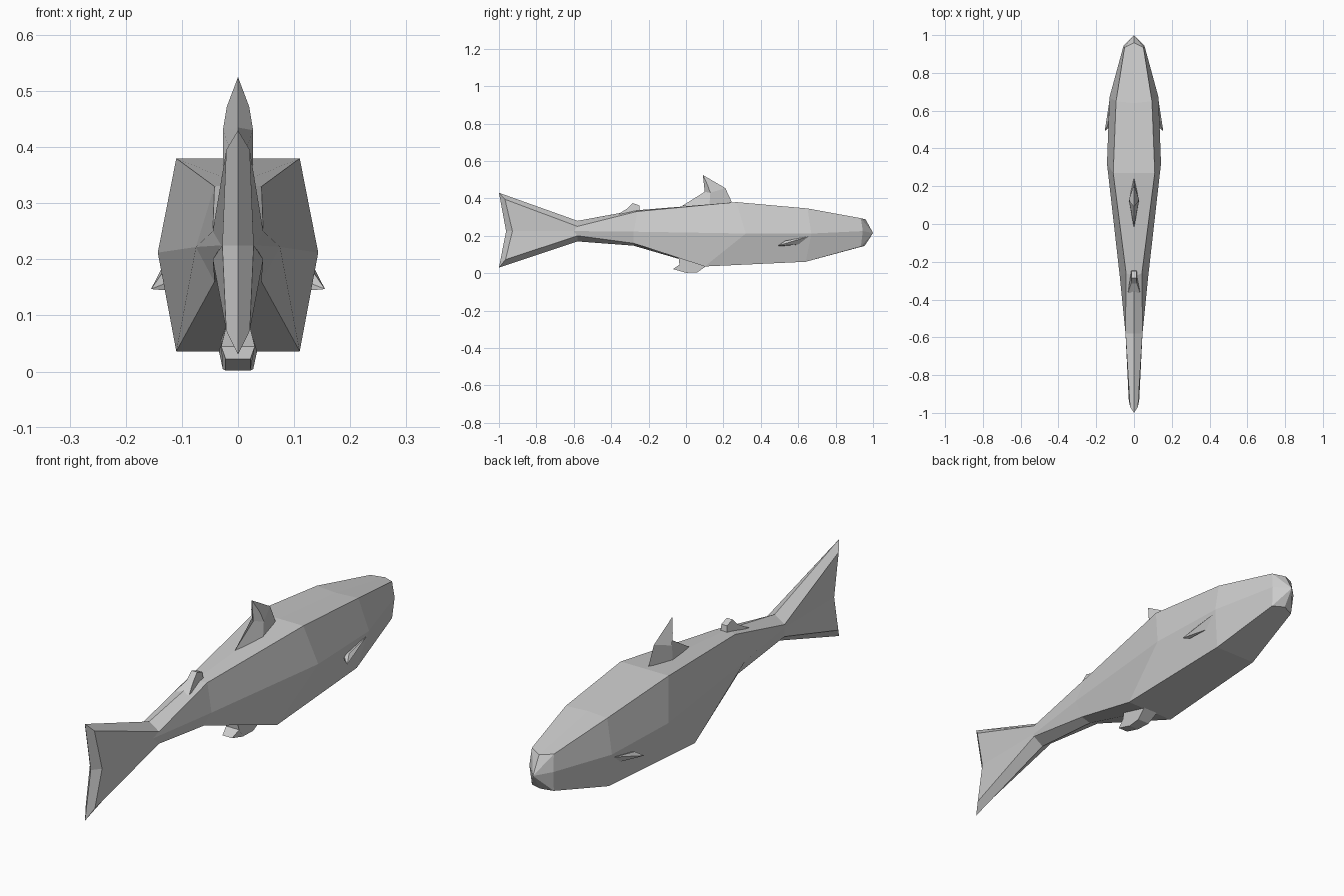
import bpy, bmesh

cube = bpy.data.objects.get("Cube")
if cube:
    bpy.data.objects.remove(cube, do_unlink=True)

# One plain grey for the whole fish
grey = bpy.data.materials.new("plain_grey")
grey.use_nodes = True
grey.diffuse_color = (0.6, 0.6, 0.6, 1)
grey.node_tree.nodes["Principled BSDF"].inputs["Base Color"].default_value = (0.6, 0.6, 0.6, 1)


def finish(name, bm):
    bmesh.ops.remove_doubles(bm, verts=bm.verts[:], dist=0.0005)
    bmesh.ops.recalc_face_normals(bm, faces=bm.faces[:])
    mesh = bpy.data.meshes.new(name)
    bm.to_mesh(mesh)
    bm.free()
    mesh.materials.append(grey)
    obj = bpy.data.objects.new(name, mesh)
    bpy.context.collection.objects.link(obj)
    return obj


def mirrored_faces(name, points, faces):
    """Build the +x half from points and faces, then mirror it across x = 0."""
    bm = bmesh.new()
    for s in (1, -1):
        vs = [bm.verts.new((s * x, y, z)) for x, y, z in points]
        for f in faces:
            bm.faces.new([vs[i] for i in f])
    return finish(name, bm)


def slab_fin(name, profile):
    """Closed fin from a side outline of (y, z, half width)."""
    bm = bmesh.new()
    left = [bm.verts.new((w, y, z)) for y, z, w in profile]
    right = [bm.verts.new((-w, y, z)) for y, z, w in profile]
    bm.faces.new(left)
    bm.faces.new(right[::-1])
    n = len(profile)
    for i in range(n):
        j = (i + 1) % n
        bm.faces.new((left[i], right[i], right[j], left[j]))
    return finish(name, bm)


# Body and tail: half sections as top centre, top side, middle, bottom side, bottom centre
sections = [
    [(0, -1.0, .43), (.021, -.968, .395), (.028, -.928, .225), (.021, -.965, .073), (0, -1.0, .03)],
    [(0, -.58, .28), (.045, -.58, .25), (.030, -.60, .225), (.045, -.58, .20), (0, -.58, .17)],
    [(0, -.28, .335), (.042, -.26, .33), (.075, -.28, .222), (.042, -.28, .16), (0, -.28, .147)],
    [(0, .27, .38), (.11, .27, .38), (.143, .32, .212), (.11, .10, .036), (0, .10, .036)],
    [(0, .64, .346), (.095, .65, .346), (.130, .67, .212), (.095, .64, .061), (0, .64, .061)],
    [(0, .96, .288), (.050, .935, .294), (.055, .945, .225), (.050, .935, .142), (0, .955, .146)],
]
points = [p for sec in sections for p in sec]
faces = []
for r in range(len(sections) - 1):
    for k in range(4):
        a = r * 5 + k
        faces.append((a, a + 1, a + 6, a + 5))
points += [(0, 1.0, .215), (0, -.962, .225)]
nose, notch = len(points) - 2, len(points) - 1
last = (len(sections) - 1) * 5
faces += [(last + k, last + k + 1, nose) for k in range(4)]
faces += [(0, 1, 2, notch), (2, 3, 4, notch)]
mirrored_faces("body_and_tail", points, faces)

# Dorsal fin, swelling at its middle
mirrored_faces("dorsal_fin", [
    (0, -.02, .36), (0, .10, .435), (0, .09, .525), (0, .21, .455), (0, .245, .38),
    (.027, .125, .36), (.027, .13, .43), (.020, .115, .472)],
    [(0, 1, 6, 5), (1, 2, 7, 6), (2, 3, 6, 7), (3, 4, 5, 6)])

# Small rear back fin
slab_fin("small_back_fin", [
    (-.365, .315, .032), (-.315, .345, .015), (-.285, .375, .013),
    (-.25, .362, .013), (-.245, .325, .015)])

# Belly fin
slab_fin("belly_fin", [
    (-.07, .022, .022), (-.035, .045, .03), (-.04, .085, .02), (.06, .06, .03),
    (.105, .036, .034), (.06, .004, .027), (0, .002, .022)])

# Pectoral fins
for side, s in (("left", 1), ("right", -1)):
    bm = bmesh.new()
    for x, y, z in [(.13, .655, .196), (.137, .53, .173), (.155, .492, .147),
                    (.132, .51, .145), (.119, .60, .153), (.11, .53, .165)]:
        bm.verts.new((s * x, y, z))
    bmesh.ops.convex_hull(bm, input=bm.verts[:])
    finish(side + "_pectoral_fin", bm)
